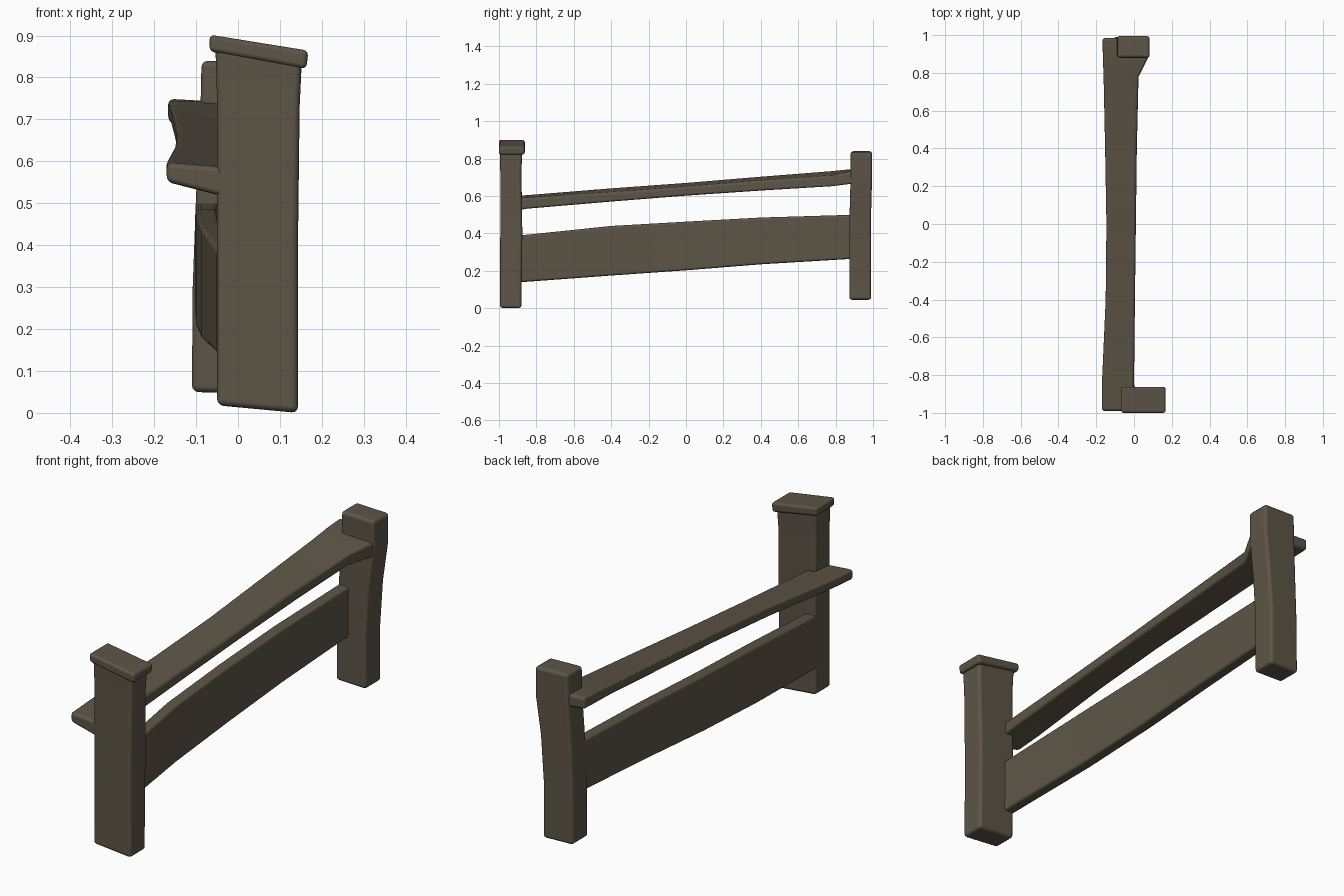
import bpy
import bmesh

cube = bpy.data.objects.get("Cube")
if cube:
    bpy.data.objects.remove(cube, do_unlink=True)

wood = bpy.data.materials.new("dark_brown_wood")
wood.use_nodes = True
colour = (0.11, 0.09, 0.062, 1)
wood.diffuse_color = colour
shader = wood.node_tree.nodes["Principled BSDF"]
shader.inputs["Base Color"].default_value = colour
shader.inputs["Roughness"].default_value = 0.8


def loft(name, rings, bevel):
    """Skin four-cornered rings into a beam with softened edges."""
    bm = bmesh.new()
    loops = [[bm.verts.new(p) for p in ring] for ring in rings]
    for a, b in zip(loops, loops[1:]):
        for i in range(4):
            j = (i + 1) % 4
            bm.faces.new((a[i], a[j], b[j], b[i]))
    bm.faces.new(loops[0][::-1])
    bm.faces.new(loops[-1])
    bmesh.ops.recalc_face_normals(bm, faces=bm.faces)
    mesh = bpy.data.meshes.new(name)
    bm.to_mesh(mesh)
    bm.free()
    mesh.materials.append(wood)
    for face in mesh.polygons:
        face.use_smooth = True
    obj = bpy.data.objects.new(name, mesh)
    bpy.context.collection.objects.link(obj)
    mod = obj.modifiers.new("soft_edges", 'BEVEL')
    mod.width = bevel
    mod.segments = 3
    mod.limit_method = 'ANGLE'
    mod.angle_limit = 0.6
    mod.harden_normals = True
    return obj


def level_ring(x0, x1, y0, y1, z_left, z_right):
    """Ring across a post, tilted from one side to the other."""
    return [(x0, y0, z_left), (x1, y0, z_right), (x1, y1, z_right), (x0, y1, z_left)]


def cross_ring(y, xo, xi, o_low, o_high, i_low, i_high):
    """Ring across a beam running front to back."""
    return [(xo, y, o_low), (xi, y, i_low), (xi, y, i_high), (xo, y, o_high)]


# Front post with its sloping cap
loft("front_post", [level_ring(*r) for r in (
    (-0.05, 0.143, -0.995, -0.88, 0.018, 0.0),
    (-0.05, 0.143, -0.993, -0.875, 0.4, 0.4),
    (-0.05, 0.147, -0.993, -0.88, 0.75, 0.73),
    (-0.054, 0.152, -0.995, -0.875, 0.875, 0.835))], 0.015)
loft("front_post_cap", [level_ring(*r) for r in (
    (-0.068, 0.163, -1.0, -0.862, 0.862, 0.82),
    (-0.068, 0.168, -1.0, -0.862, 0.902, 0.864))], 0.012)

# Back post, leaning at the top
loft("back_post", [level_ring(*r) for r in (
    (-0.11, 0.045, 0.873, 0.99, 0.05, 0.045),
    (-0.108, 0.045, 0.873, 0.99, 0.3, 0.3),
    (-0.1, 0.06, 0.875, 0.99, 0.52, 0.52),
    (-0.09, 0.083, 0.88, 0.995, 0.7, 0.7),
    (-0.087, 0.083, 0.88, 0.995, 0.84, 0.835))], 0.015)

# Top rail, flaring where it meets the back post
loft("top_rail", [cross_ring(*r) for r in (
    (-0.99, -0.17, 0.0, 0.55, 0.597, 0.505, 0.583),
    (-0.85, -0.17, 0.0, 0.56, 0.606, 0.53, 0.59),
    (-0.4, -0.15, 0.005, 0.595, 0.643, 0.568, 0.62),
    (0.0, -0.146, 0.01, 0.625, 0.672, 0.6, 0.65),
    (0.4, -0.153, 0.015, 0.655, 0.705, 0.627, 0.683),
    (0.78, -0.161, 0.024, 0.685, 0.735, 0.65, 0.71),
    (0.89, -0.165, 0.08, 0.69, 0.745, 0.665, 0.735),
    (0.985, -0.167, 0.075, 0.695, 0.75, 0.67, 0.735))], 0.014)

# Side plank, bowed outward and rising to the back
plank = ((-0.9, -0.05, 0.138, 0.388), (-0.4, -0.088, 0.175, 0.44),
         (0.0, -0.1, 0.203, 0.463), (0.4, -0.102, 0.235, 0.485),
         (0.9, -0.1, 0.265, 0.5))
loft("side_plank", [cross_ring(y, x, x + 0.055, low, high, low, high)
                    for y, x, low, high in plank], 0.012)
